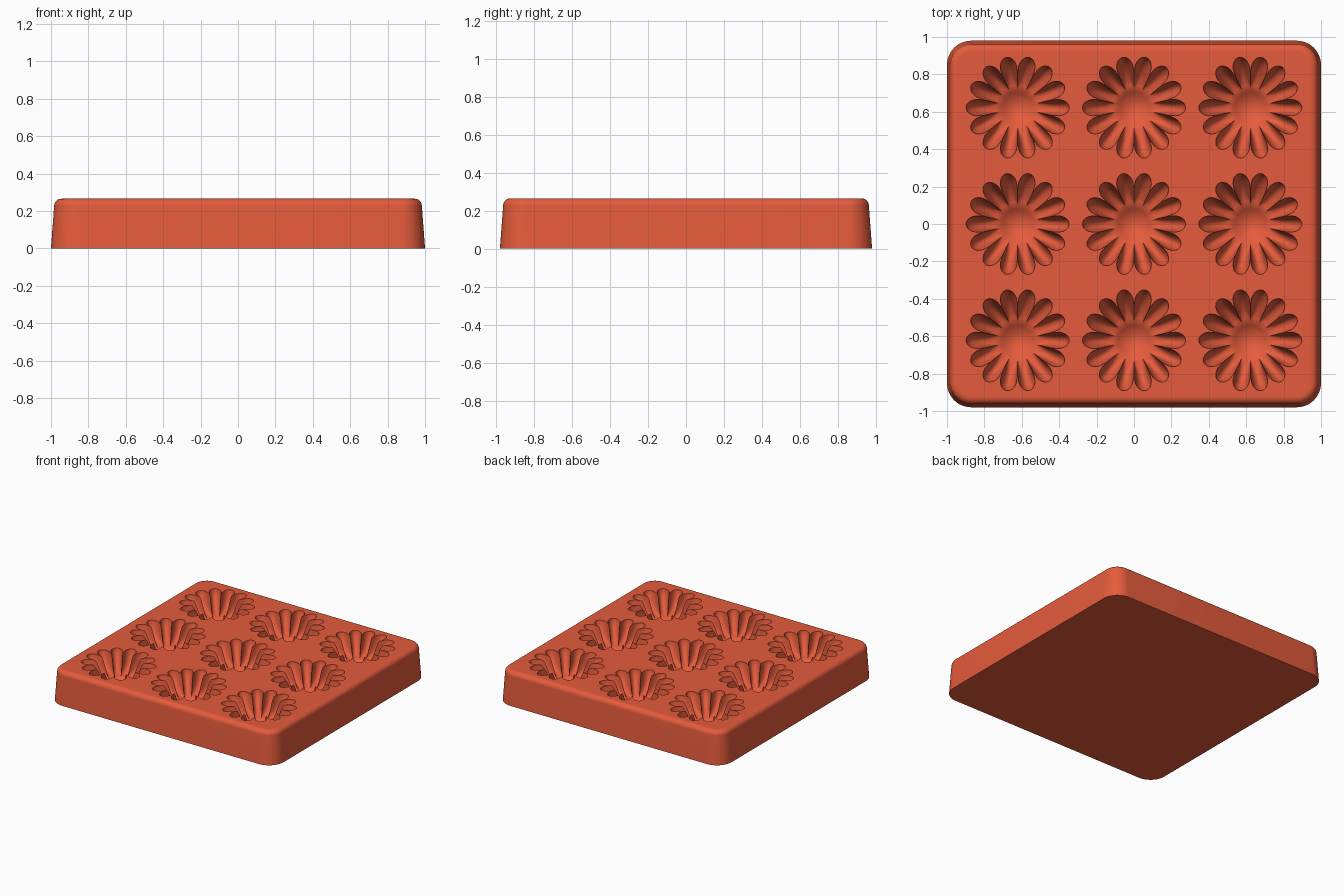
import bpy, bmesh, math

cube = bpy.data.objects.get("Cube")
if cube:
    bpy.data.objects.remove(cube, do_unlink=True)

TOP = 0.265          # height of the tray
PETALS = 14
STEPS = 14           # outline points per petal
RINGS = 14           # rings down a petal
HUB = 0.102          # radius of the round centre
PITCH = 0.622        # spacing of the flower cavities

clay = bpy.data.materials.new("terracotta_red")
clay.use_nodes = True
colour = (0.78, 0.105, 0.045, 1)
clay.diffuse_color = colour
clay.node_tree.nodes["Principled BSDF"].inputs["Base Color"].default_value = colour


def make_object(name, bm):
    bmesh.ops.recalc_face_normals(bm, faces=bm.faces)
    mesh = bpy.data.meshes.new(name)
    bm.to_mesh(mesh)
    bm.free()
    mesh.materials.append(clay)
    obj = bpy.data.objects.new(name, mesh)
    bpy.context.collection.objects.link(obj)
    return obj


def skin(bm, loops):
    """Join successive closed loops with quads."""
    for a, b in zip(loops, loops[1:]):
        n = len(a)
        for i in range(n):
            j = (i + 1) % n
            bm.faces.new((a[i], a[j], b[j], b[i]))


def rounded_loop(bm, inset, z):
    """Rounded rectangle, shrunk by inset."""
    radius = 0.13
    verts = []
    for corner in range(4):
        sx = 1 if corner in (0, 3) else -1
        sy = 1 if corner < 2 else -1
        for k in range(13):
            t = (corner + k / 12) * math.pi / 2
            r = radius - inset
            verts.append(bm.verts.new((sx * (1 - radius) + r * math.cos(t),
                                       sy * (0.98 - radius) + r * math.sin(t), z)))
    return verts


def petal_shape(angle):
    """Return how far along a petal the angle lies (1 = middle) and the rim radius."""
    u = abs((angle * PETALS / math.tau + 0.5) % 1 - 0.5) * 2
    middle = max(0, 1 - u * u)
    return middle, 0.19 + 0.086 * middle ** 0.6


def add_flower(bm, cx, cy):
    """Closed flower plug: domed hub, grooved petals, wall above the tray."""
    count = PETALS * STEPS
    angles = [math.tau * i / count for i in range(count)]

    def loop(point):
        verts = []
        for a in angles:
            r, z = point(a)
            verts.append(bm.verts.new((cx + r * math.cos(a), cy + r * math.sin(a), z)))
        return verts

    def hub(k):
        f = k / 5
        return lambda a: (HUB * f, TOP - 0.15 - 0.045 * (1 - f * f))

    def petal(k):
        def point(a):
            middle, rim = petal_shape(a)
            s = 1 - (1 - k / RINGS) ** 1.5
            groove = (1 - s ** 1.6) ** 0.6
            ridge = 1 - s * s * (3 - 2 * s)
            drop = ridge + (groove - ridge) * middle ** 0.7
            return HUB + (rim - HUB) * s, TOP + 0.002 - 0.152 * drop
        return point

    loops = [loop(hub(k)) for k in range(1, 6)]
    loops += [loop(petal(k)) for k in range(1, RINGS + 1)]
    loops.append(loop(lambda a: (petal_shape(a)[1], TOP + 0.04)))
    skin(bm, loops)
    for ring, z in ((loops[0], TOP - 0.195), (loops[-1], TOP + 0.04)):
        centre = bm.verts.new((cx, cy, z))
        for i in range(count):
            bm.faces.new((ring[i], ring[(i + 1) % count], centre))


# Tray block: tapered sides, rounded upper edge
bm = bmesh.new()
fillet = 0.038
profile = [(0, 0)]
for k in range(9):
    t = k / 8 * math.pi / 2
    profile.append((0.017 + fillet * (1 - math.cos(t)), TOP - fillet * (1 - math.sin(t))))
loops = [rounded_loop(bm, *p) for p in profile]
skin(bm, loops)
bm.faces.new(loops[0])
bm.faces.new(loops[-1])
tray = make_object("mould_tray", bm)

# Three by three flower cavities
bm = bmesh.new()
for col in (-1, 0, 1):
    for row in (-1, 0, 1):
        add_flower(bm, col * PITCH, row * PITCH)
cutter = make_object("flower_cutter", bm)
cutter.hide_render = True

cut = tray.modifiers.new("flower_cavities", "BOOLEAN")
cut.operation = "DIFFERENCE"
cut.solver = "EXACT"
cut.object = cutter
bpy.ops.object.select_all(action="DESELECT")
tray.select_set(True)
bpy.context.view_layer.objects.active = tray
bpy.ops.object.modifier_apply(modifier=cut.name)
bpy.data.objects.remove(cutter, do_unlink=True)

# Smooth curves, flat upper face
bpy.ops.object.shade_smooth_by_angle(angle=math.radians(40))
for face in tray.data.polygons:
    if face.normal.z > 0.9999 and face.center.z > TOP - 0.0005:
        face.use_smooth = False
